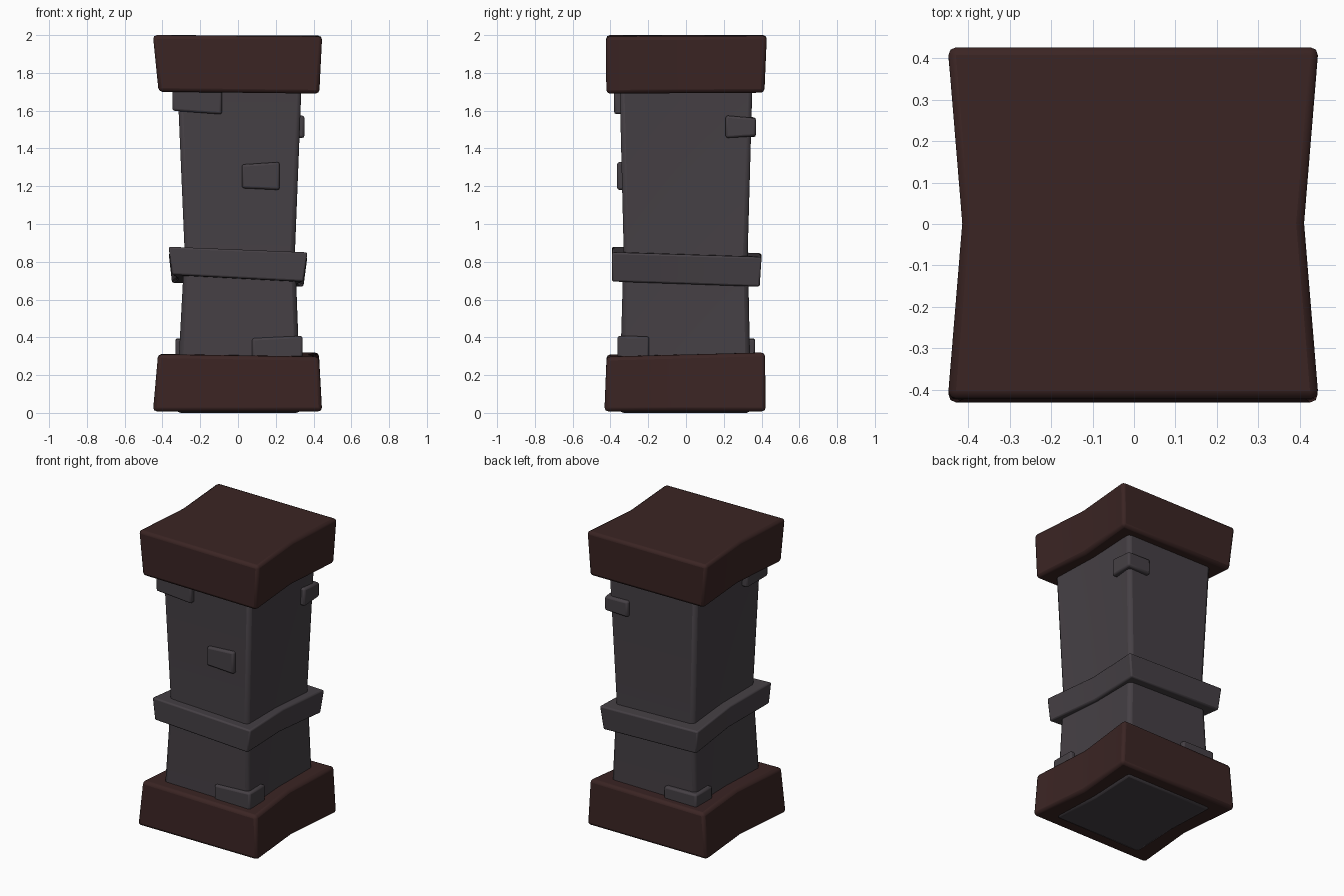
import bpy, bmesh, math

if "Cube" in bpy.data.objects:
    bpy.data.objects.remove(bpy.data.objects["Cube"])


def material(name, rgb):
    m = bpy.data.materials.new(name)
    m.diffuse_color = (*rgb, 1)
    m.use_nodes = True
    m.node_tree.nodes["Principled BSDF"].inputs["Base Color"].default_value = m.diffuse_color
    return m


STONE = material("grey stone", (0.060, 0.051, 0.059))
WOOD = material("dark brown", (0.043, 0.018, 0.017))


def loft(name, rings, mat, pinch=0.0, bevel=0.02):
    """Stack of four-cornered rings (front-left, front-right, back-right, back-left).
    pinch pulls the middle of the two x sides inwards."""
    bm = bmesh.new()
    loops = []
    for fl, fr, br, bl in rings:
        pts = [fl, fr, br, bl]
        if pinch:
            mid = lambda a, b, s: ((a[0] + b[0]) / 2 + s * pinch, (a[1] + b[1]) / 2, (a[2] + b[2]) / 2)
            pts = [fl, fr, mid(fr, br, -1), br, bl, mid(bl, fl, 1)]
        loops.append([bm.verts.new(p) for p in pts])
    n = len(loops[0])
    if n == 6:
        for l in (loops[0], loops[-1]):
            bm.faces.new((l[0], l[1], l[2], l[5]))
            bm.faces.new((l[5], l[2], l[3], l[4]))
    else:
        bm.faces.new(loops[0])
        bm.faces.new(loops[-1])
    for a, b in zip(loops, loops[1:]):
        for i in range(n):
            j = (i + 1) % n
            bm.faces.new((a[i], a[j], b[j], b[i]))
    bmesh.ops.recalc_face_normals(bm, faces=bm.faces)
    me = bpy.data.meshes.new(name)
    bm.to_mesh(me)
    bm.free()
    me.materials.append(mat)
    ob = bpy.data.objects.new(name, me)
    bpy.context.collection.objects.link(ob)
    mod = ob.modifiers.new("soft edges", 'BEVEL')
    mod.width = bevel
    mod.segments = 2
    mod.limit_method = 'ANGLE'
    mod.angle_limit = math.radians(40)
    bpy.ops.object.select_all(action='DESELECT')
    ob.select_set(True)
    bpy.context.view_layer.objects.active = ob
    bpy.ops.object.shade_smooth_by_angle(angle=math.radians(35))
    return ob


def ring(x0, x1, y0, y1, z):
    """Rectangle ring; z is one height or one per corner."""
    z = z if isinstance(z, tuple) else (z,) * 4
    return [(x0, y0, z[0]), (x1, y0, z[1]), (x1, y1, z[2]), (x0, y1, z[3])]


# tapered shaft, narrowest at the band
loft("shaft", [ring(-0.33, 0.335, -0.355, 0.345, 0.0),
               ring(-0.284, 0.303, -0.33, 0.327, 0.86),
               ring(-0.322, 0.338, -0.352, 0.352, 1.75)], STONE, 0.015, 0.025)

# base and cap blocks with pinched sides
loft("base", [ring(-0.452, 0.447, -0.432, 0.422, 0.008),
              ring(-0.425, 0.43, -0.42, 0.418, (0.31, 0.297, 0.32, 0.312))], WOOD, 0.04)
loft("cap", [ring(-0.422, 0.432, -0.422, 0.415, (1.70, 1.69, 1.695, 1.70)),
             ring(-0.452, 0.447, -0.423, 0.428, (2.0, 1.993, 1.997, 2.0))], WOOD, 0.035)

# tilted band
loft("band", [ring(-0.35, 0.347, -0.392, 0.39, (0.732, 0.695, 0.668, 0.688)),
              ring(-0.368, 0.368, -0.392, 0.40, (0.88, 0.85, 0.825, 0.845))], STONE, 0.03, 0.01)

# raised bricks: x0, x1, y0, y1, bottom corner heights, top corner heights
bricks = {
    "brick_top_front_left": (-0.348, -0.085, -0.38, -0.16, (1.60, 1.58, 1.59, 1.60), 1.72),
    "brick_front_middle": (0.02, 0.22, -0.365, -0.30, (1.19, 1.18, 1.18, 1.19), (1.315, 1.328, 1.328, 1.315)),
    "brick_top_back_right": (0.18, 0.352, 0.21, 0.37, (1.46, 1.455, 1.465, 1.46), (1.57, 1.575, 1.56, 1.565)),
    "brick_low_front_right": (0.075, 0.342, -0.363, -0.195, 0.27, (0.395, 0.408, 0.405, 0.40)),
    "brick_low_back_left": (-0.332, -0.09, 0.19, 0.366, 0.27, (0.39, 0.39, 0.39, 0.395)),
}
for name, (x0, x1, y0, y1, zb, zt) in bricks.items():
    loft(name, [ring(x0, x1, y0, y1, zb), ring(x0, x1, y0, y1, zt)], STONE, 0, 0.012)
